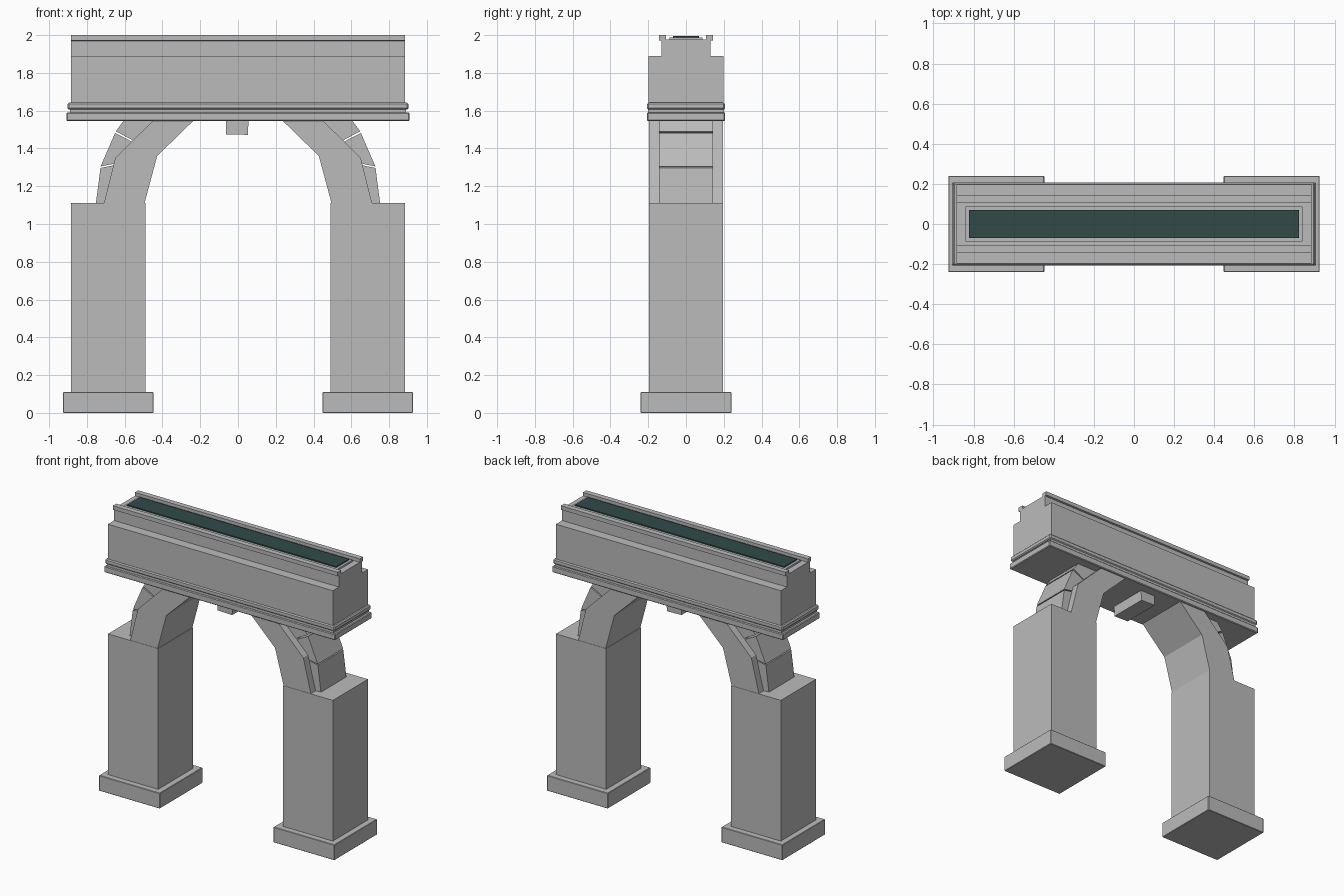
import bpy, bmesh

if "Cube" in bpy.data.objects:
    bpy.data.objects.remove(bpy.data.objects["Cube"])

def material(name, rgb):
    m = bpy.data.materials.new(name)
    m.diffuse_color = (*rgb, 1)
    m.use_nodes = True
    m.node_tree.nodes["Principled BSDF"].inputs["Base Color"].default_value = m.diffuse_color
    return m

STONE = material("grey stone", (0.5, 0.5, 0.5))
GREEN = material("dark green", (0.032, 0.068, 0.068))

def prism(name, pts, lo, hi, axis="y", mat=STONE, bevel=0):
    """Extrude a 2D outline: (x, z) along y, or (y, z) along x."""
    bm = bmesh.new()
    place = (lambda a, b, t: (a, t, b)) if axis == "y" else (lambda a, b, t: (t, a, b))
    rings = [[bm.verts.new(place(a, b, t)) for a, b in pts] for t in (lo, hi)]
    bm.faces.new(rings[0])
    bm.faces.new(rings[1][::-1])
    n = len(pts)
    for i in range(n):
        j = (i + 1) % n
        bm.faces.new((rings[0][i], rings[1][i], rings[1][j], rings[0][j]))
    bmesh.ops.recalc_face_normals(bm, faces=bm.faces)
    me = bpy.data.meshes.new(name)
    bm.to_mesh(me)
    bm.free()
    me.materials.append(mat)
    ob = bpy.data.objects.new(name, me)
    bpy.context.collection.objects.link(ob)
    if bevel:
        mod = ob.modifiers.new("bevel", "BEVEL")
        mod.width, mod.segments = bevel, 1
    return ob

def box(name, x0, x1, y, z0, z1, mat=STONE, bevel=0):
    return prism(name, [(x0, z0), (x1, z0), (x1, z1), (x0, z1)], -y, y, "y", mat, bevel)

# Legs and arch halves on both sides
for s, side in ((-1, "left"), (1, "right")):
    def half(name, pts, y, bevel=0):
        prism(f"{side}_{name}", [(s * x, z) for x, z in pts], -y, y, "y", STONE, bevel)
    half("foot", [(.447, 0), (.926, 0), (.926, .11), (.447, .11)], .24, .003)
    half("pillar", [(.49, .11), (.884, .11), (.884, 1.11), (.49, 1.11)], .197)
    half("arch_rib", [(.495, 1.11), (.71, 1.11), (.65, 1.35), (.452, 1.545),
                      (.238, 1.545), (.428, 1.36)], .195)
    # Narrower blocks on the back of the rib
    half("lower_arch_block", [(.69, 1.112), (.752, 1.112), (.728, 1.297), (.64, 1.314)], .143)
    half("middle_arch_block", [(.64, 1.322), (.727, 1.305), (.651, 1.482), (.54, 1.425), (.60, 1.37)], .143)
    half("upper_arch_block", [(.54, 1.434), (.647, 1.491), (.605, 1.547), (.43, 1.547)], .143)

# Keystone
prism("keystone", [(-.063, 1.475), (.052, 1.472), (.056, 1.55), (-.063, 1.55)], -.14, .14)

# Mouldings under the beam
box("lower_moulding", -.908, .908, .207, 1.545, 1.59, bevel=.005)
box("moulding_gap", -.89, .89, .2, 1.585, 1.61)
box("upper_moulding", -.902, .902, .206, 1.606, 1.642, bevel=.007)

# Stepped beam with top rails, one profile along x
right = [(.198, 1.635), (.198, 1.89), (.13, 1.89), (.13, 1.97), (.143, 1.972),
         (.143, 2.0), (.105, 2.0), (.105, 1.976)]
prism("beam", right + [(-y, z) for y, z in reversed(right)], -.884, .884, "x")

# Inlaid top panel
box("panel_frame", -.84, .84, .088, 1.97, 1.988)
box("panel", -.822, .822, .07, 1.988, 1.996, GREEN)
